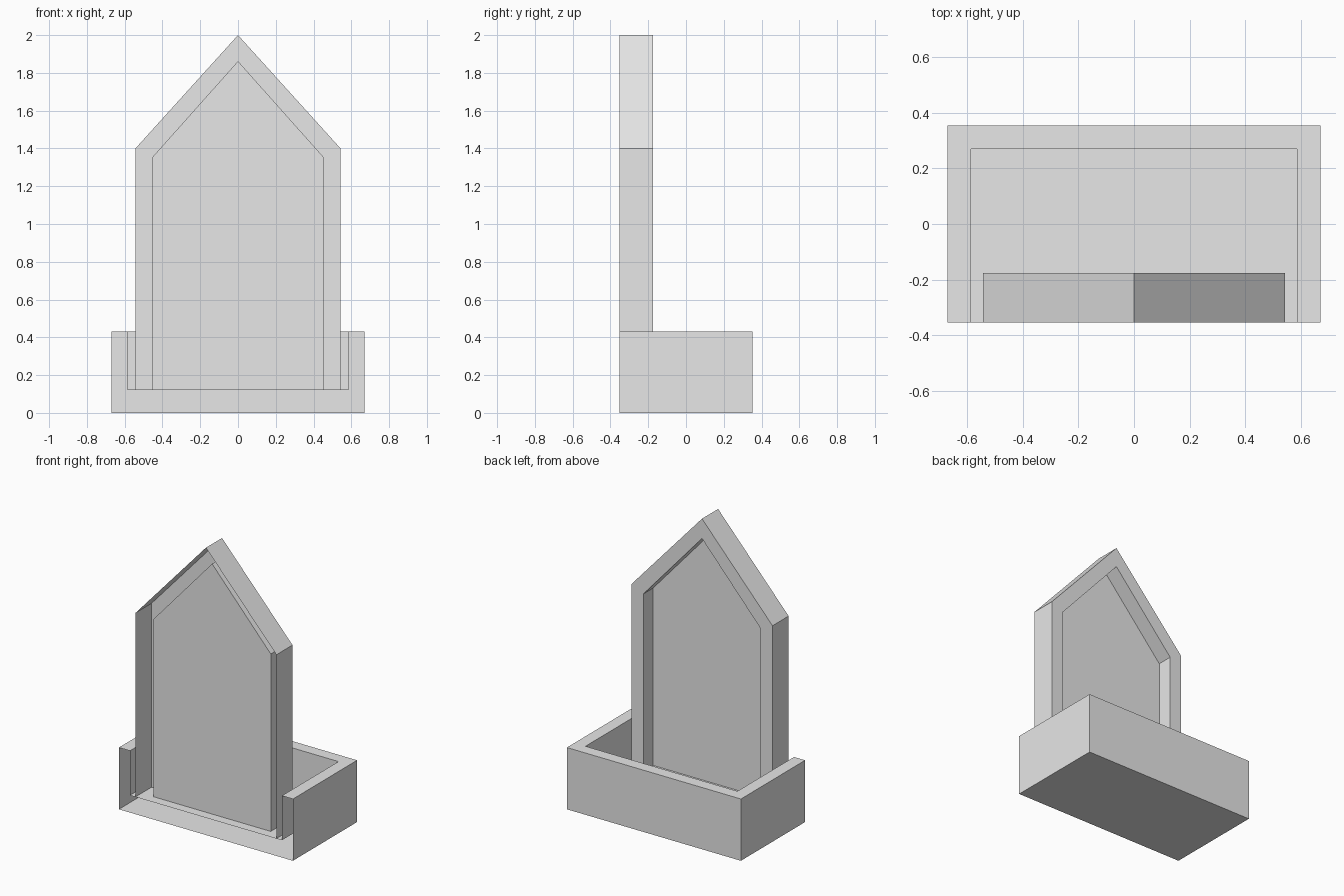
import bpy
import bmesh

if "Cube" in bpy.data.objects:
    bpy.data.objects.remove(bpy.data.objects["Cube"], do_unlink=True)

grey = bpy.data.materials.new("plain_grey")
grey.use_nodes = True
grey.diffuse_color = (0.8, 0.8, 0.8, 1)
grey.node_tree.nodes["Principled BSDF"].inputs["Base Color"].default_value = (0.8, 0.8, 0.8, 1)


def open_shell(name, loops, close_first):
    """Bridge open outlines in order, then cap the last (and maybe the first)."""
    bm = bmesh.new()
    rows = [[bm.verts.new(p) for p in loop] for loop in loops]
    for a, b in zip(rows, rows[1:]):
        for i in range(len(a) - 1):
            bm.faces.new((a[i], b[i], b[i + 1], a[i + 1]))
    bm.faces.new(rows[-1][::-1])
    if close_first:
        bm.faces.new(rows[0])
    mesh = bpy.data.meshes.new(name)
    bm.to_mesh(mesh)
    bm.free()
    mesh.materials.append(grey)
    obj = bpy.data.objects.new(name, mesh)
    bpy.context.collection.objects.link(obj)
    return obj


FRONT, BACK = -0.353, 0.353
FLOOR, RIM = 0.12, 0.43


def tray_outline(half, back, z):
    return [(-half, FRONT, z), (-half, back, z), (half, back, z), (half, FRONT, z)]


def gable_outline(half, eave, apex, y):
    return [(half, y, FLOOR), (half, y, eave), (0, y, apex),
            (-half, y, eave), (-half, y, FLOOR)]


# Tray: hollow walls around three sides, left open along the front
open_shell("base_tray", [
    tray_outline(0.67, BACK, 0),
    tray_outline(0.67, BACK, RIM),
    tray_outline(0.585, 0.27, RIM),
    tray_outline(0.585, 0.27, FLOOR),
], True)

# Pointed panel: hollow frame open to the front, recessed from the back
open_shell("gabled_panel", [
    gable_outline(0.543, 1.4, 2.0, FRONT),
    gable_outline(0.543, 1.4, 2.0, -0.176),
    gable_outline(0.452, 1.355, 1.862, -0.176),
    gable_outline(0.452, 1.355, 1.862, -0.285),
], False)
